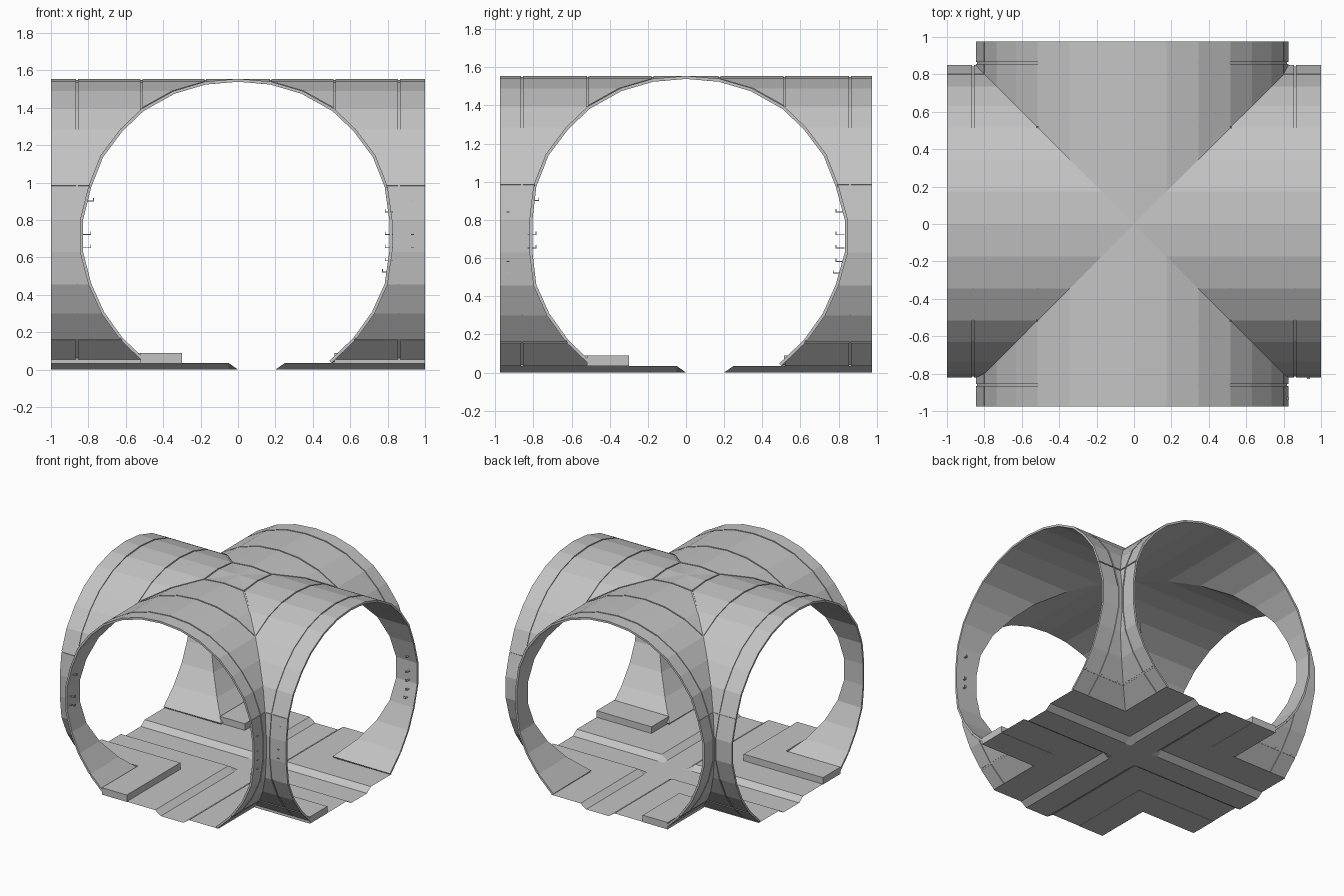
import bpy, bmesh
from mathutils import Vector

if "Cube" in bpy.data.objects:
    bpy.data.objects.remove(bpy.data.objects["Cube"])

# One grey for the whole tunnel junction
grey = bpy.data.materials.new("concrete_grey")
grey.diffuse_color = (0.55, 0.55, 0.55, 1)
grey.use_nodes = True
grey.node_tree.nodes["Principled BSDF"].inputs["Base Color"].default_value = grey.diffuse_color

# Half outline of the tunnel: distance from axis, height
PROFILE = [(.5, .035), (.63, .16), (.73, .30), (.80, .455), (.835, .63), (.835, .80),
           (.80, .98), (.735, 1.145), (.63, 1.285), (.515, 1.395), (.345, 1.49),
           (.175, 1.54), (0, 1.555)]
AXIS_Z = .72
ENDS = (1.0, .975)           # arm lengths along x and y
SEAMS = (.175, .515, .86)    # seams across each arm
LEVELS = (.16, .98)          # seams along each arm
GAP = .005


def add_object(name, bm):
    mesh = bpy.data.meshes.new(name)
    bm.to_mesh(mesh)
    bm.free()
    mesh.materials.append(grey)
    obj = bpy.data.objects.new(name, mesh)
    bpy.context.collection.objects.link(obj)
    return obj


def corner(sx, sy, i, inset):
    """Point on the groin line where two arms meet."""
    h, z = PROFILE[i]
    f = 1 - inset / .835
    shift = 1 if h > .82 else 0
    return Vector((sx * h * f - .01 * shift, sy * h * f + .014 * shift,
                   AXIS_Z + (z - AXIS_Z) * f))


def arm_surface(axis, s, inset):
    """Open vault surface of one arm, normals pointing outward."""
    bm = bmesh.new()
    for side in (-1, 1):
        for i in range(len(PROFILE) - 1):
            sx, sy = (s, side) if axis == 0 else (side, s)
            a, b = corner(sx, sy, i, inset), corner(sx, sy, i + 1, inset)
            a2, b2 = a.copy(), b.copy()
            a2[axis] = b2[axis] = s * ENDS[axis]
            bm.faces.new([bm.verts.new(p) for p in (a, b, b2, a2)])
    bmesh.ops.remove_doubles(bm, verts=bm.verts, dist=.0005)
    bm.normal_update()
    for f in bm.faces:
        out = f.calc_center_median() - Vector((0, 0, AXIS_Z))
        out[axis] = 0
        if f.normal.dot(out) < 0:
            f.normal_flip()
    return bm


def cut_seams(bm, axis, s):
    """Open narrow gaps between the cladding panels."""
    u = Vector((s, 0, 0)) if axis == 0 else Vector((0, s, 0))
    t = Vector((0, 1, 0)) if axis == 0 else Vector((1, 0, 0))
    z = Vector((0, 0, 1))
    planes = [(u * g, u) for g in SEAMS] + [(z * g, z) for g in LEVELS]
    planes += [(Vector(), (u - t).normalized()), (Vector(), (u + t).normalized())]
    for co, n in planes:
        for d in (-GAP, GAP):
            bmesh.ops.bisect_plane(bm, geom=bm.verts[:] + bm.edges[:] + bm.faces[:],
                                   plane_co=co + n * d, plane_no=n, dist=1e-5)

    def in_gap(c):
        if any(abs((c - co).dot(n)) < GAP for co, n in planes[:5]):
            return True
        diagonal = any(abs(c.dot(n)) < GAP for _, n in planes[5:])
        return diagonal and c.z > 1.39 and abs(c.dot(t)) > .17

    doomed = [f for f in bm.faces if in_gap(f.calc_center_median())]
    bmesh.ops.delete(bm, geom=doomed, context='FACES')


def vault(name, inset, thickness, seams):
    total = bmesh.new()
    for axis in (0, 1):
        for s in (-1, 1):
            bm = arm_surface(axis, s, inset)
            if seams:
                cut_seams(bm, axis, s)
            tmp = bpy.data.meshes.new("tmp")
            bm.to_mesh(tmp)
            bm.free()
            total.from_mesh(tmp)
            bpy.data.meshes.remove(tmp)
    bmesh.ops.remove_doubles(total, verts=total.verts, dist=.0005)
    obj = add_object(name, total)
    mod = obj.modifiers.new("thickness", 'SOLIDIFY')
    mod.thickness = thickness
    mod.offset = -1


vault("vault_lining", .006, .010, False)
vault("vault_panels", 0, .008, True)


# Cross-shaped floor sheet with two crossing drainage channels
def channel_z(v):
    return 0 if -.001 < v < .201 else .035


floor = bmesh.new()
steps = [-.51, -.05, 0, .2, .25, .51]
xs = [-ENDS[0]] + steps + [ENDS[0]]
ys = [-ENDS[1]] + steps + [ENDS[1]]
grid = [[floor.verts.new((x, y, min(channel_z(x), channel_z(y)))) for y in ys] for x in xs]
for i in range(7):
    for j in range(7):
        if i in (0, 6) and j in (0, 6):
            continue
        floor.faces.new((grid[i][j], grid[i + 1][j], grid[i + 1][j + 1], grid[i][j + 1]))
bmesh.ops.delete(floor, geom=[v for v in floor.verts if not v.link_faces], context='VERTS')
add_object("floor", floor)


def boxes(name, extents):
    bm = bmesh.new()
    for lo, hi in extents:
        verts = bmesh.ops.create_cube(bm, size=1)["verts"]
        for v in verts:
            v.co = [lo[k] if v.co[k] < 0 else hi[k] for k in range(3)]
    add_object(name, bm)


# Raised walkways beside the walls
K0, K1 = .033, .088
boxes("corner_walkway", [((-1, -.52, K0), (-.3, -.3, K1)),
                         ((-.52, -.975, K0), (-.3, -.52, K1))])
boxes("right_walkway", [((.515, -.52, K0), (1, -.3, K1))])
boxes("back_walkway", [((-.52, .515, K0), (-.3, .975, K1))])

# Small cable hooks on the walls near the arm ends
hooks = []
for side, heights in ((-1, (.65, .72, .90)), (1, (.52, .58, .65, .72, .84))):
    for z in heights:
        inner, outer = (.785, .83) if .55 < z < .85 else (.77, .81)
        for a, b, z0, z1 in ((inner, outer, z, z + .004), (inner, inner + .004, z, z + .018)):
            lo, hi = sorted((side * a, side * b))
            hooks.append(((lo, -.94, z0), (hi, -.925, z1)))
            hooks.append(((.925, lo, z0), (.94, hi, z1)))
boxes("cable_hooks", hooks)
